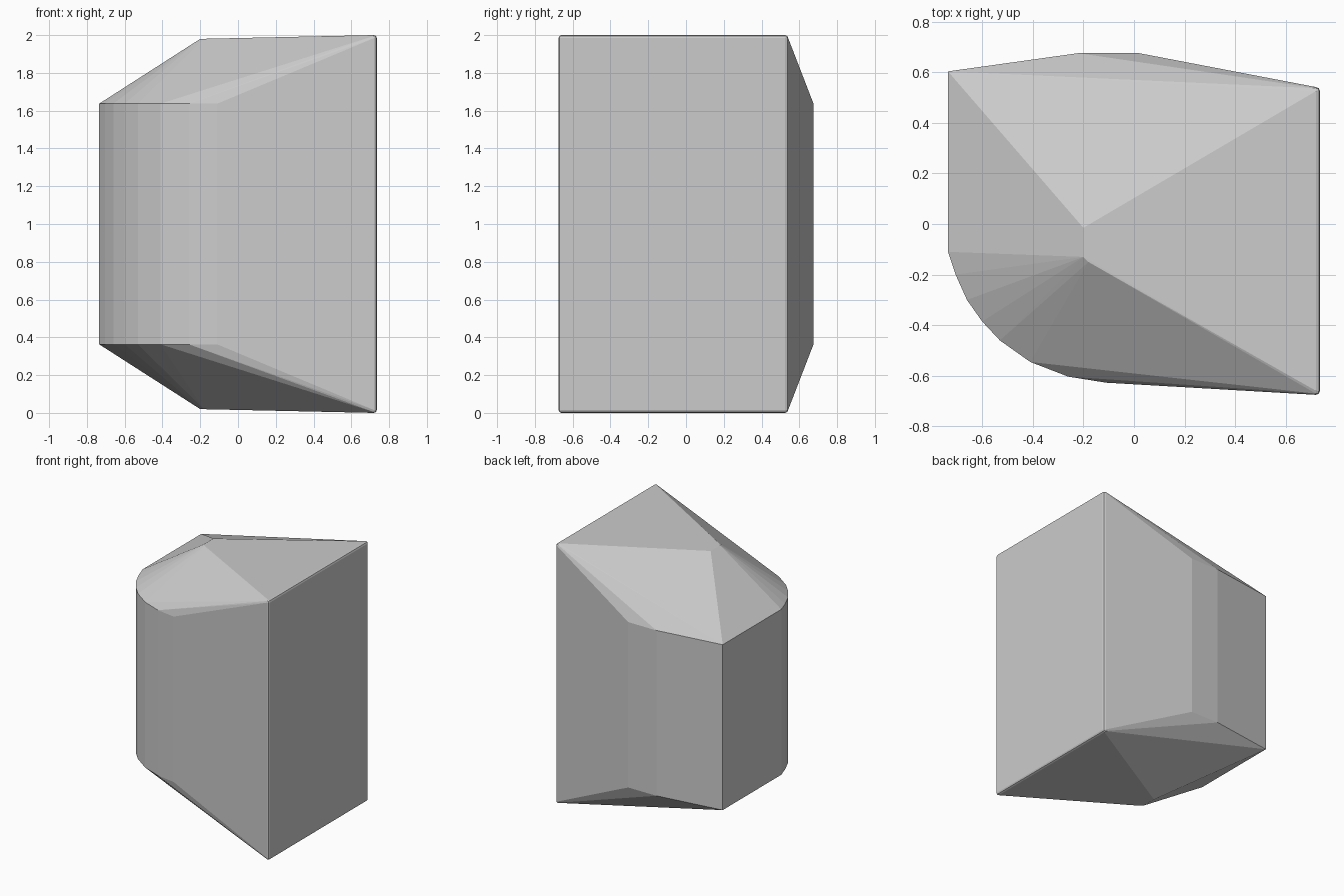
import bpy, bmesh
from itertools import product
from mathutils import Vector

if "Cube" in bpy.data.objects:
    bpy.data.objects.remove(bpy.data.objects["Cube"])

bm = bmesh.new()

def mirrored(x, y, z):
    """Add a point and its mirror image about the mid height z = 1."""
    bm.verts.new((x, y, z))
    bm.verts.new((x, y, 2 - z))

# Side wall outline: straight left and back, rounded front-left
wall = [(0.02, 0.675), (-0.22, 0.675), (-0.735, 0.603), (-0.735, -0.11),
        (-0.705, -0.20), (-0.66, -0.30), (-0.60, -0.385), (-0.53, -0.46),
        (-0.41, -0.545), (-0.26, -0.603), (-0.11, -0.627)]
for x, y in wall:
    mirrored(x, y, 1.637)

# Short ridge where the sloping facets meet
for x, y, z in [(-0.2, -0.015, 1.98), (-0.2, -0.13, 1.98), (-0.18, -0.15, 1.98)]:
    mirrored(x, y, z)

# Tall flat right face with slightly rounded corners
r = 0.016
for y, s in [(0.541, 1), (-0.675, -1)]:
    centre = Vector((0.735 - r, y - s * r, 2 - r))
    for d in product((0, 1), repeat=3):
        if any(d):
            n = Vector((d[0], s * d[1], d[2])).normalized()
            mirrored(*(centre + r * n))

# Wrap all points in one convex faceted block
res = bmesh.ops.convex_hull(bm, input=bm.verts)
loose = {g for g in res["geom_interior"] + res["geom_unused"]
         if isinstance(g, bmesh.types.BMVert)}
bmesh.ops.delete(bm, geom=list(loose), context='VERTS')
bmesh.ops.dissolve_limit(bm, angle_limit=0.003, verts=bm.verts, edges=bm.edges)
bmesh.ops.recalc_face_normals(bm, faces=bm.faces)

mesh = bpy.data.meshes.new("faceted_block")
bm.to_mesh(mesh)
bm.free()
block = bpy.data.objects.new("faceted_block", mesh)
bpy.context.collection.objects.link(block)
